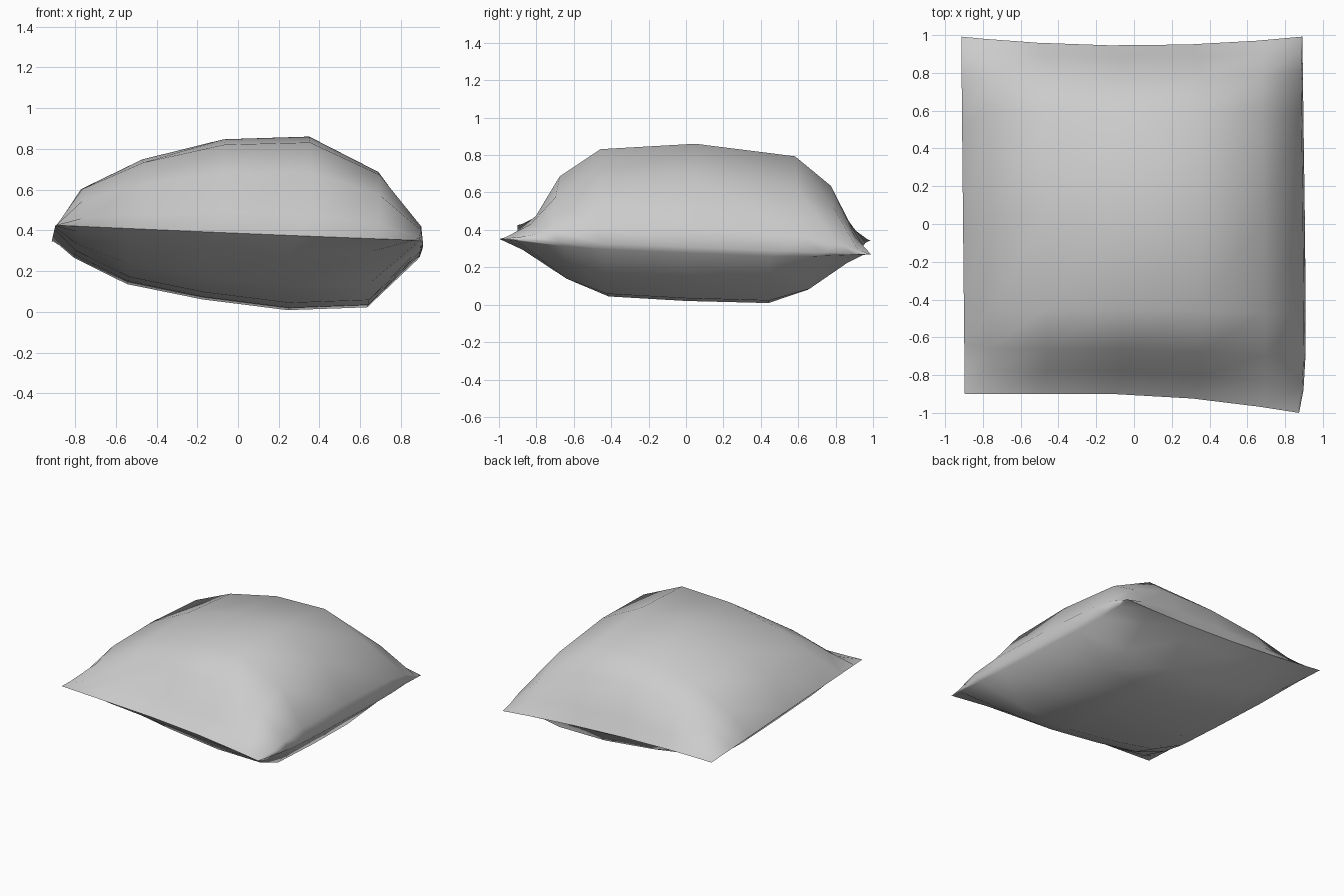
import bpy, bmesh, math

if "Cube" in bpy.data.objects:
    bpy.data.objects.remove(bpy.data.objects["Cube"])

# Profiles: grid positions and puff height over the seam (width profile is 0-1)
TOP = dict(
    xs=[-.905, -.77, -.47, -.07, .35, .69, .895, .905],
    fx=[0, .42, .72, .94, 1, .70, .19, 0],
    ys=[-.9, -.78, -.66, -.45, .05, .58, .77, .88, .945],
    hy=[0, .11, .325, .48, .53, .485, .335, .12, 0])
BOTTOM = dict(
    xs=[-.905, -.80, -.54, -.17, .25, .64, .89, .905],
    fx=[0, .32, .70, .89, 1, .90, .10, 0],
    ys=[-.9, -.82, -.61, -.41, .0, .44, .65, .84, .945],
    hy=[0, -.07, -.23, -.31, -.317, -.31, -.23, -.07, 0])
NX, NY = len(TOP["xs"]), len(TOP["ys"])


def warp(x, y):
    """Pull the front right and the back corners outward."""
    right, front, back = max(0, x / .905), max(0, -y / .9), max(0, y / .945)
    y2 = y - .1 * right ** 1.3 * front ** 2 + .047 * (x / .905) ** 2 * back ** 2
    x2 = x - .01 * y - .04 * right ** 4 * front ** 8
    if x > 0:
        x2 -= .004 * back
    return x2, y2


def point(side, i, j):
    x, y = side["xs"][i], side["ys"][j]
    if i in (0, NX - 1) or j in (0, NY - 1):
        # Seam points are shared halfway between both sheets
        x = (TOP["xs"][i] + BOTTOM["xs"][i]) / 2
        y = (TOP["ys"][j] + BOTTOM["ys"][j]) / 2
    x, y = warp(x, y)
    seam = .348 - .044 * x - .042 * y
    return x, y, seam + side["fx"][i] * side["hy"][j]


# Pillow: two puffed sheets welded along the seam
bm = bmesh.new()
for side, flip in ((TOP, False), (BOTTOM, True)):
    g = [[bm.verts.new(point(side, i, j)) for j in range(NY)] for i in range(NX)]
    for i in range(NX - 1):
        for j in range(NY - 1):
            quad = [g[i][j], g[i + 1][j], g[i + 1][j + 1], g[i][j + 1]]
            bm.faces.new(quad[::-1] if flip else quad)
bmesh.ops.remove_doubles(bm, verts=bm.verts, dist=.0001)
mesh = bpy.data.meshes.new("pillow")
bm.to_mesh(mesh)
bm.free()
pillow = bpy.data.objects.new("pillow", mesh)
bpy.context.collection.objects.link(pillow)

# Smooth cloth with a crisp seam
bpy.context.view_layer.objects.active = pillow
pillow.select_set(True)
bpy.ops.object.shade_smooth_by_angle(angle=math.radians(65))
